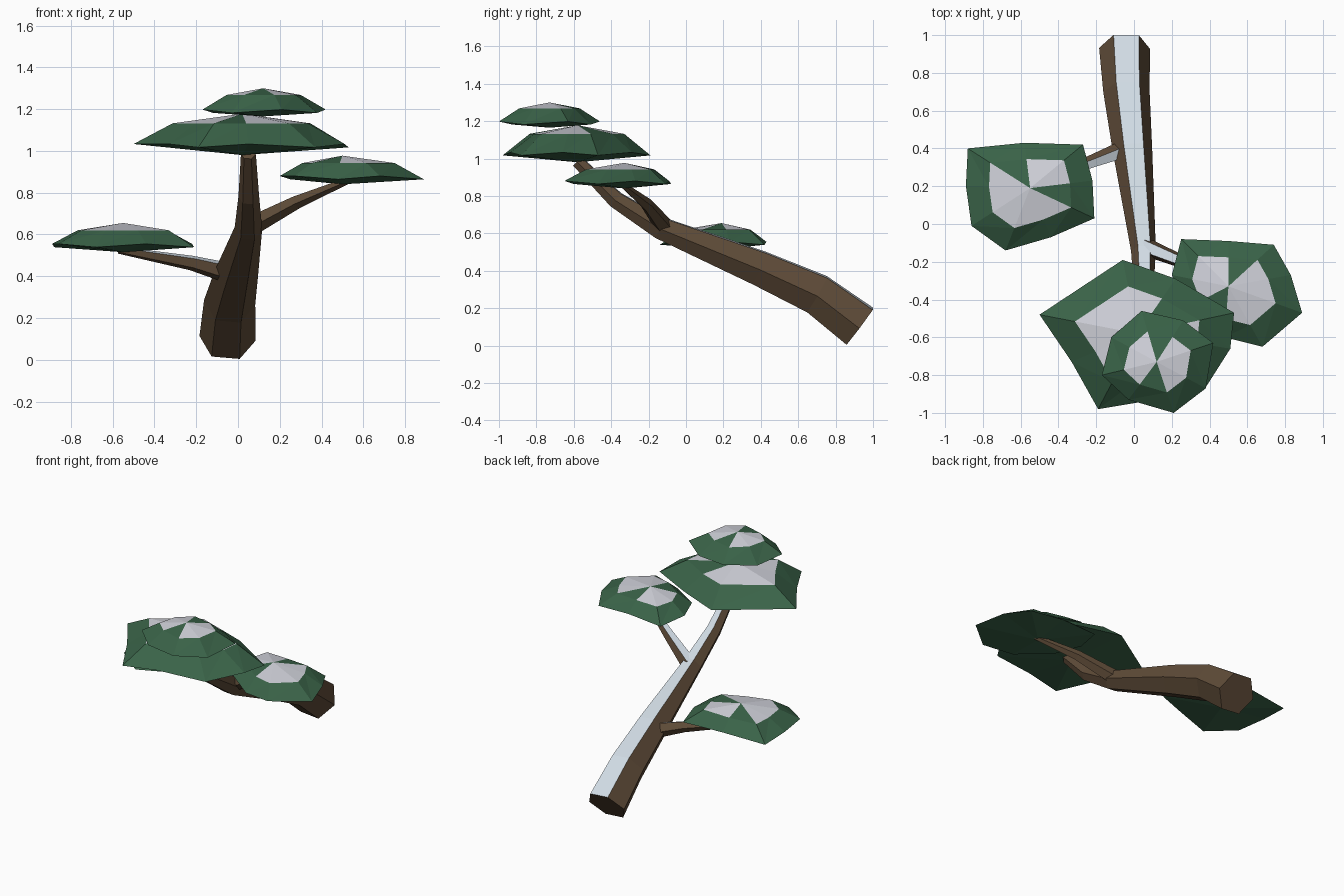
import bpy, bmesh, math
from mathutils import Vector

if "Cube" in bpy.data.objects:
    bpy.data.objects.remove(bpy.data.objects["Cube"])


def material(name, rgb):
    m = bpy.data.materials.new(name)
    m.diffuse_color = (*rgb, 1)
    m.use_nodes = True
    m.node_tree.nodes["Principled BSDF"].inputs["Base Color"].default_value = m.diffuse_color
    return m


BARK = material("brown bark", (0.115, 0.072, 0.040))
FROST = material("pale blue snow", (0.68, 0.76, 0.83))
NEEDLES = material("dark green needles", (0.042, 0.125, 0.065))
SNOW = material("grey white snow", (0.64, 0.65, 0.71))


def finish(bm, name, mats):
    me = bpy.data.meshes.new(name)
    bm.to_mesh(me)
    bm.free()
    for m in mats:
        me.materials.append(m)
    ob = bpy.data.objects.new(name, me)
    bpy.context.collection.objects.link(ob)
    return ob


def limb(name, path, sides, start):
    """Tapered tube along (x, y, z, radius) points; upward faces carry snow."""
    bm = bmesh.new()
    pts = [Vector(p[:3]) for p in path]
    rings = []
    for i, p in enumerate(path):
        t = (pts[min(i + 1, len(pts) - 1)] - pts[max(i - 1, 0)]).normalized()
        side = Vector((0, 0, 1)).cross(t).normalized()
        up = t.cross(side)
        ring = []
        for k in range(sides):
            a = math.radians(start + 360 * k / sides)
            ring.append(bm.verts.new(pts[i] + p[3] * (math.cos(a) * side + math.sin(a) * up)))
        rings.append(ring)
    for r0, r1 in zip(rings, rings[1:]):
        for k in range(sides):
            j = (k + 1) % sides
            bm.faces.new((r0[k], r0[j], r1[j], r1[k]))
    bm.faces.new(rings[0])
    bm.faces.new(rings[-1])
    bmesh.ops.recalc_face_normals(bm, faces=bm.faces[:])
    for f in bm.faces[:]:
        f.normal_update()
        f.material_index = 1 if f.normal.z > 0.65 and len(f.verts) == 4 else 0
    return finish(bm, name, [BARK, FROST])


def pad(name, rim, apex, z_rim, z_ring, z_low, ratio, bare):
    """Flat foliage dome; the cap sectors are snowy except the bare ones."""
    bm = bmesh.new()
    top = bm.verts.new(apex)
    low = bm.verts.new((apex[0], apex[1], z_low))
    outer = [bm.verts.new((x, y, z_rim + 0.008 * (-1) ** i)) for i, (x, y) in enumerate(rim)]
    inner = [bm.verts.new((apex[0] + ratio * (x - apex[0]),
                           apex[1] + ratio * (y - apex[1]), z_ring)) for x, y in rim]
    n = len(rim)
    for i in range(n):
        j = (i + 1) % n
        cap = bm.faces.new((top, inner[j], inner[i]))
        cap.material_index = 0 if i in bare else 1
        bm.faces.new((inner[i], inner[j], outer[j]))
        bm.faces.new((inner[i], outer[j], outer[i]))
        bm.faces.new((outer[i], outer[j], low))
    bmesh.ops.recalc_face_normals(bm, faces=bm.faces[:])
    return finish(bm, name, [NEEDLES, SNOW])


# Leaning trunk
limb("trunk", [(-0.05, 0.93, 0.103, 0.135), (-0.04, 0.70, 0.275, 0.123),
               (-0.008, 0.39, 0.415, 0.105), (0.05, -0.14, 0.63, 0.066),
               (0.052, -0.375, 0.78, 0.05), (0.05, -0.58, 0.985, 0.036)], 6, -6)

# Side branches
limb("left_branch", [(-0.06, 0.39, 0.42, 0.05), (-0.22, 0.33, 0.463, 0.037),
                     (-0.57, 0.20, 0.525, 0.018)], 5, -110)
limb("right_branch", [(0.06, -0.12, 0.64, 0.05), (0.28, -0.21, 0.755, 0.034),
                      (0.53, -0.34, 0.86, 0.016)], 5, -90)

# Foliage pads
pad("top_foliage",
    [(-0.17, -0.80), (-0.12, -0.60), (0.04, -0.46), (0.26, -0.51),
     (0.42, -0.63), (0.38, -0.87), (0.21, -1.0), (-0.03, -0.93)],
    (0.12, -0.73, 1.30), 1.19, 1.268, 1.165, 0.6, (2, 6))
pad("main_foliage",
    [(-0.50, -0.48), (-0.06, -0.19), (0.22, -0.29), (0.53, -0.47), (0.51, -0.66),
     (0.37, -0.88), (0.05, -0.94), (-0.19, -0.98), (-0.33, -0.73)],
    (0.02, -0.58, 1.178), 1.025, 1.132, 0.98, 0.64, (2, 6))
pad("right_foliage",
    [(0.20, -0.27), (0.25, -0.08), (0.50, -0.09), (0.74, -0.11), (0.83, -0.27),
     (0.89, -0.47), (0.68, -0.65), (0.48, -0.60), (0.27, -0.45)],
    (0.50, -0.33, 0.977), 0.872, 0.942, 0.84, 0.64, (2, 7))
pad("left_foliage",
    [(-0.89, 0.20), (-0.88, 0.40), (-0.58, 0.43), (-0.27, 0.42), (-0.22, 0.23),
     (-0.21, 0.03), (-0.44, -0.07), (-0.68, -0.14), (-0.86, -0.01)],
    (-0.55, 0.19, 0.655), 0.547, 0.62, 0.515, 0.64, (1, 4))
